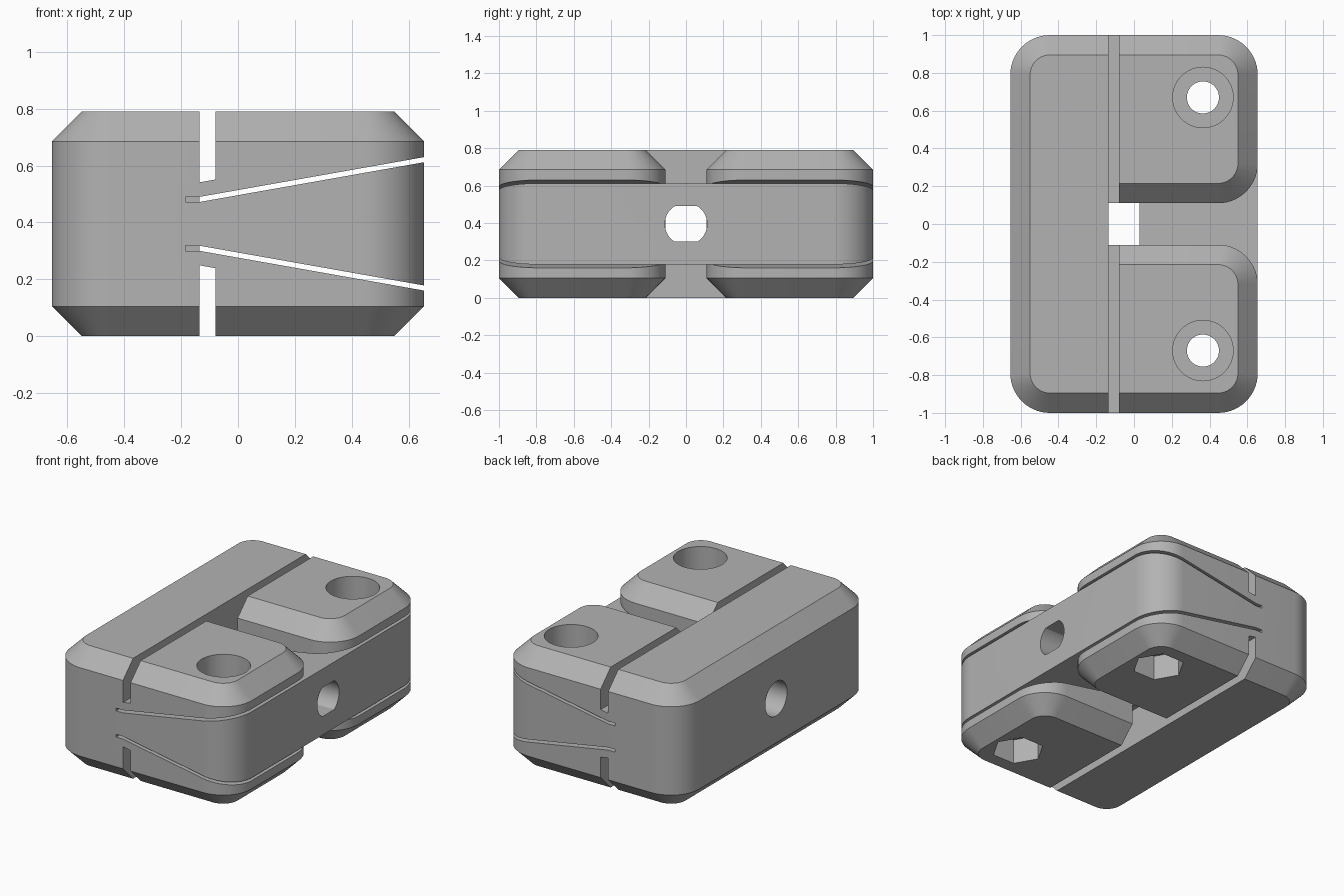
import bpy, bmesh, math
from mathutils import Vector

if "Cube" in bpy.data.objects:
    bpy.data.objects.remove(bpy.data.objects["Cube"], do_unlink=True)

W, L, H = 0.655, 1.0, 0.79          # half width, half length, height
CH, R, GAP = 0.105, 0.21, 0.11      # chamfer, corner radius, half gap between jaws
SLOT_L, SLOT_R = -0.135, -0.08      # sides of the long slot
SLOPE = 0.177
HOLE_X, HOLE_Y = 0.365, 0.67

grey = bpy.data.materials.new("plain grey")
grey.use_nodes = True
colour = (0.45, 0.45, 0.45, 1)
grey.diffuse_color = colour
grey.node_tree.nodes["Principled BSDF"].inputs["Base Color"].default_value = colour


def loft(name, loops):
    """Closed solid through loops that have equal point counts."""
    bm = bmesh.new()
    rings = [[bm.verts.new(p) for p in loop] for loop in loops]
    for a, b in zip(rings, rings[1:]):
        for i in range(len(a)):
            j = (i + 1) % len(a)
            bm.faces.new((a[i], a[j], b[j], b[i]))
    bm.faces.new(rings[0])
    bm.faces.new(rings[-1])
    bmesh.ops.recalc_face_normals(bm, faces=bm.faces)
    mesh = bpy.data.meshes.new(name)
    bm.to_mesh(mesh)
    bm.free()
    mesh.materials.append(grey)
    ob = bpy.data.objects.new(name, mesh)
    bpy.context.collection.objects.link(ob)
    return ob


def arc(cx, cy, r, start, end, n=14):
    return [(cx + r * math.cos(math.radians(start + (end - start) * i / n)),
             cy + r * math.sin(math.radians(start + (end - start) * i / n)))
            for i in range(n + 1)]


def at_z(outline, z):
    return [(x, y, z) for x, y in outline]


def along_y(name, profile, y0, y1):
    return loft(name, [[(x, y, z) for x, z in profile] for y in (y0, y1)])


def flip(profile):
    return [(x, H - z) for x, z in profile]


def ring(r, n):
    return arc(0, 0, r, 0, 360, n)[:-1]


# Chamfered body with rounded corners
def body_outline(inset):
    r, x, y = R - inset, W - R, L - R
    return (arc(x, y, r, 0, 90) + arc(-x, y, r, 90, 180)
            + arc(-x, -y, r, 180, 270) + arc(x, -y, r, 270, 360))


body = loft("clamp_block", [at_z(body_outline(CH), 0), at_z(body_outline(0), CH),
                            at_z(body_outline(0), H - CH), at_z(body_outline(CH), H)])


# Gap between the two jaws, flaring around their rounded corners
def gap_outline(inset):
    r, y = R - inset, GAP + R
    side = [(SLOT_L, y - r)] + arc(W - R, y, r, -90, 0) + [(W + 0.1, y)]
    return side + [(x, -y) for x, y in reversed(side)]


def wedge_z(x):
    return 0.472 + SLOPE * (x - SLOT_L)


low, high = gap_outline(0), gap_outline(CH)
gap_loops = [[(x, y, wedge_z(x)) for x, y in low], at_z(low, H - CH),
             at_z(high, H), at_z(high, H + 0.1)]
cutters = [loft("gap_cutter_top", gap_loops),
           loft("gap_cutter_bottom", [[(x, y, H - z) for x, y, z in p] for p in gap_loops])]

# Long slots and slanted slits, above and below the wedge
slot = [(SLOT_L, 0.541), (SLOT_R, 0.551), (SLOT_R, H + 0.1), (SLOT_L, H + 0.1)]
T, END = 0.018, W + 0.1
slit = [(-0.185, 0.472), (SLOT_L, 0.472), (END, wedge_z(END)),
        (END, wedge_z(END) + T), (SLOT_L, 0.472 + T), (-0.185, 0.472 + T)]
for side, shape in (("top", lambda p: p), ("bottom", flip)):
    cutters.append(along_y("slot_cutter_" + side, shape(slot), -1.1, 1.1))
    for s in (1, -1):
        cutters.append(along_y("slit_cutter_" + side, shape(slit), s * GAP, s * 1.1))

# Square opening behind the wedge
square = [(SLOT_L, -GAP), (0.03, -GAP), (0.03, GAP), (SLOT_L, GAP)]
cutters.append(loft("square_cutter", [at_z(square, -0.1), at_z(square, H + 0.1)]))

# Cross hole: round through the back wall, flattened through the wedge
round_hole = ring(0.113, 64)
flat_hole = [(y, max(-0.095, min(0.095, z))) for y, z in round_hole
             if abs(z) < 0.095 or abs(y) < 0.075]
for name, prof, x0, x1 in (("round_hole", round_hole, -0.8, -0.1), ("flat_hole", flat_hole, 0.0, 0.8)):
    cutters.append(loft(name + "_cutter", [[(x, y, H / 2 + z) for y, z in prof] for x in (x0, x1)]))

# Screw holes with round head recesses above and hexagonal nut pockets below
for s in (1, -1):
    for name, r, n, z0, z1 in (("screw", 0.085, 48, -0.1, H + 0.1),
                               ("head", 0.16, 64, 0.62, H + 0.1),
                               ("nut", 0.16, 6, -0.1, 0.165)):
        o = [(HOLE_X + x, s * HOLE_Y + y) for x, y in ring(r, n)]
        cutters.append(loft(name + "_cutter", [at_z(o, z0), at_z(o, z1)]))

# Apply all cuts
bpy.context.view_layer.objects.active = body
body.select_set(True)
for c in cutters:
    c.hide_render = True
    m = body.modifiers.new("cut", "BOOLEAN")
    m.operation, m.solver, m.object = "DIFFERENCE", "EXACT", c
    bpy.ops.object.modifier_apply(modifier=m.name)
    bpy.data.objects.remove(c, do_unlink=True)

bpy.ops.object.select_all(action="DESELECT")
body.select_set(True)
bpy.context.view_layer.objects.active = body
bpy.ops.object.shade_smooth_by_angle(angle=math.radians(25))
